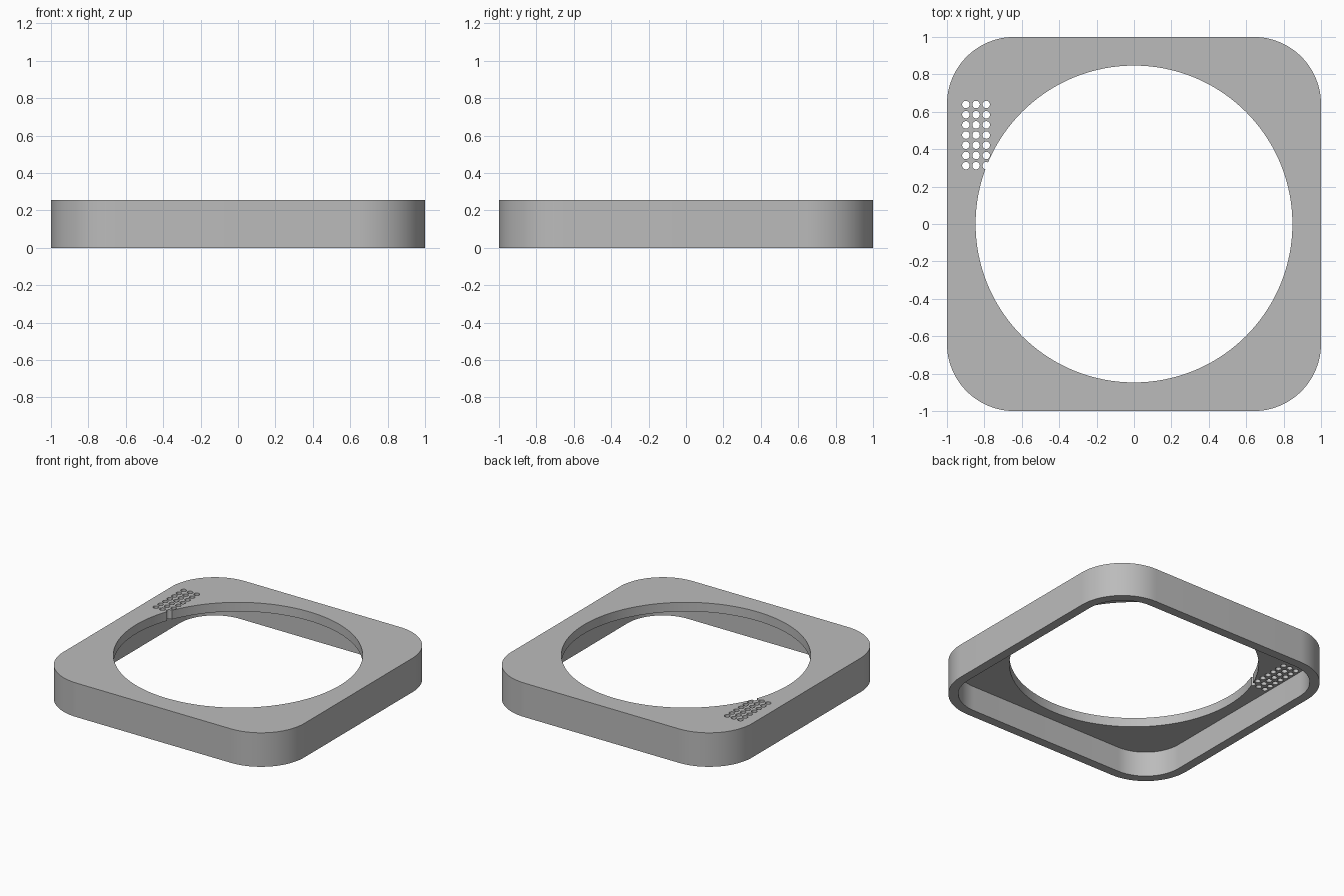
import bpy
import bmesh
from math import sin, cos, pi

HEIGHT = 0.255
WALL = 0.068
CORNER = 0.36

if "Cube" in bpy.data.objects:
    bpy.data.objects.remove(bpy.data.objects["Cube"], do_unlink=True)

grey = bpy.data.materials.new("plain_grey")
grey.use_nodes = True
colour = (0.5, 0.5, 0.5, 1)
grey.diffuse_color = colour
grey.node_tree.nodes["Principled BSDF"].inputs["Base Color"].default_value = colour


def rounded_square(half, radius, steps=24):
    """Outline of a square with rounded corners, counter-clockwise."""
    c = half - radius
    points = []
    for quarter, (sx, sy) in enumerate([(1, 1), (-1, 1), (-1, -1), (1, -1)]):
        for i in range(steps + 1):
            a = (quarter + i / steps) * pi / 2
            points.append((sx * c + radius * cos(a), sy * c + radius * sin(a)))
    return points


def circle(x, y, radius, sides):
    return [(x + radius * cos(2 * pi * i / sides), y + radius * sin(2 * pi * i / sides))
            for i in range(sides)]


def prism(name, outlines, bottom, top):
    """Extrude one or more closed outlines between two heights."""
    bm = bmesh.new()
    for outline in outlines:
        low = [bm.verts.new((x, y, bottom)) for x, y in outline]
        high = [bm.verts.new((x, y, top)) for x, y in outline]
        bm.faces.new(low[::-1])
        bm.faces.new(high)
        for i in range(len(low)):
            j = (i + 1) % len(low)
            bm.faces.new((low[i], low[j], high[j], high[i]))
    mesh = bpy.data.meshes.new(name)
    bm.to_mesh(mesh)
    bm.free()
    mesh.materials.append(grey)
    obj = bpy.data.objects.new(name, mesh)
    bpy.context.collection.objects.link(obj)
    return obj


# Outer block of the cover
cover = prism("square_cover", [rounded_square(1, CORNER)], 0, HEIGHT)

# Cavity open at the bottom, large round opening, and grid of vent holes
vents = [circle(-0.899 + 0.0545 * col, 0.312 + 0.0545 * row, 0.02, 24)
         for col in range(3) for row in range(7)]
cutters = [
    prism("cavity_cutter", [rounded_square(1 - WALL, CORNER - WALL)], -0.1, HEIGHT - WALL),
    prism("opening_cutter", [circle(0, 0, 0.847, 128)], -0.2, HEIGHT + 0.1),
    prism("vent_cutter", vents, 0.1, HEIGHT + 0.2),
]

bpy.ops.object.select_all(action="DESELECT")
bpy.context.view_layer.objects.active = cover
cover.select_set(True)
for cutter in cutters:
    cutter.hide_render = True
    cut = cover.modifiers.new(cutter.name, "BOOLEAN")
    cut.operation = "DIFFERENCE"
    cut.solver = "EXACT"
    cut.object = cutter
    bpy.ops.object.modifier_apply(modifier=cut.name)
    bpy.data.objects.remove(cutter, do_unlink=True)

# Smooth curved walls, crisp rims
bpy.ops.object.shade_smooth_by_angle(angle=pi / 6)
